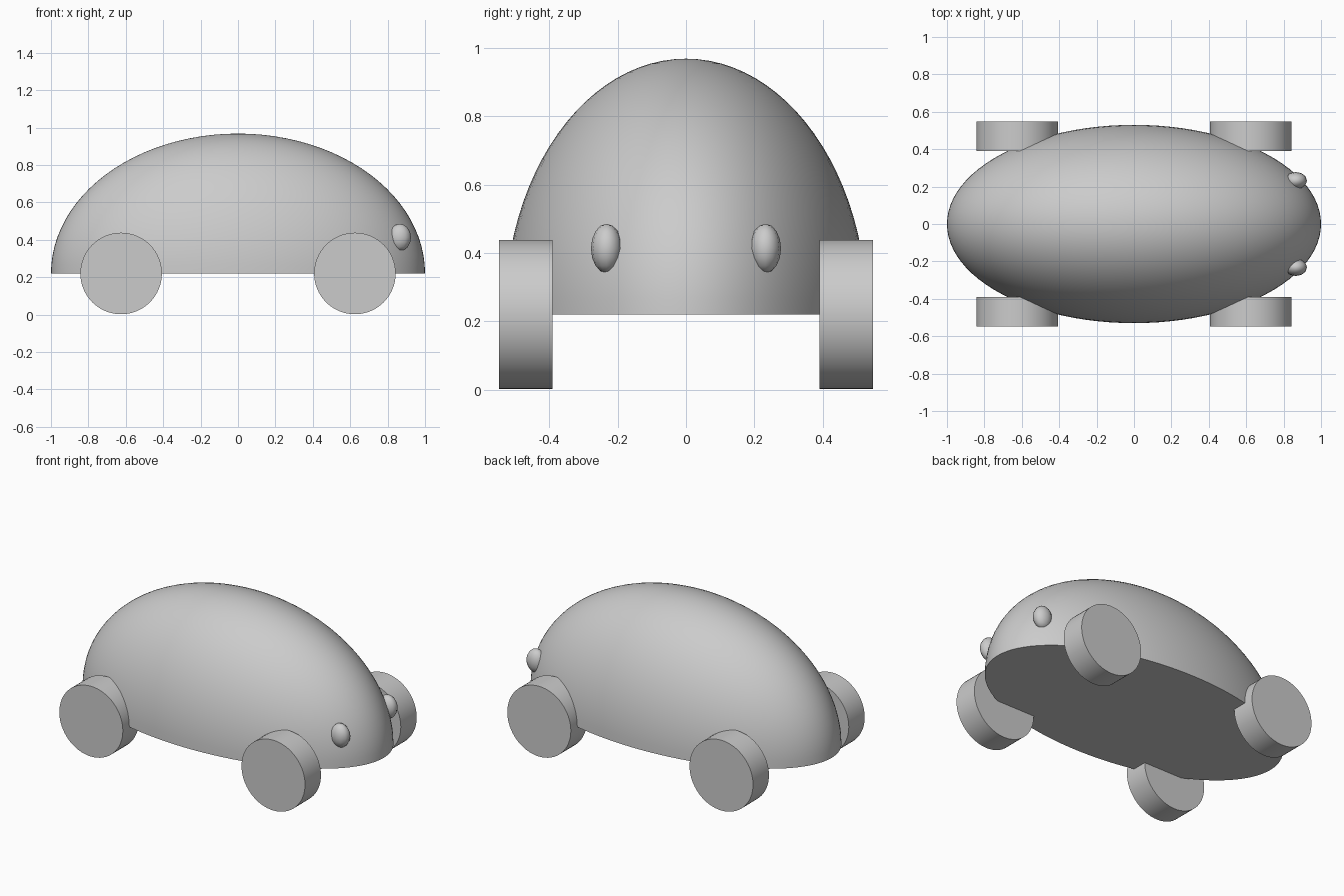
import bpy, bmesh, math
from mathutils import Matrix

cube = bpy.data.objects.get("Cube")
if cube:
    bpy.data.objects.remove(cube, do_unlink=True)

# One plain grey for everything
grey = bpy.data.materials.new("plain_grey")
grey.use_nodes = True
colour = (0.6, 0.6, 0.6, 1)
grey.diffuse_color = colour
grey.node_tree.nodes["Principled BSDF"].inputs["Base Color"].default_value = colour

AXLE_Z = 0.22


def finish(name, bm, location):
    """Turn a bmesh into a smooth object with sharp edges kept."""
    bmesh.ops.recalc_face_normals(bm, faces=bm.faces)
    mesh = bpy.data.meshes.new(name)
    bm.to_mesh(mesh)
    bm.free()
    mesh.materials.append(grey)
    obj = bpy.data.objects.new(name, mesh)
    obj.location = location
    bpy.context.collection.objects.link(obj)
    bpy.ops.object.select_all(action="DESELECT")
    obj.select_set(True)
    bpy.context.view_layer.objects.active = obj
    bpy.ops.object.shade_smooth_by_angle(angle=math.radians(50))
    return obj


# Body shell: upper half of a stretched sphere with a flat floor
bm = bmesh.new()
bmesh.ops.create_uvsphere(bm, u_segments=96, v_segments=48, radius=1)
bmesh.ops.bisect_plane(bm, geom=bm.verts[:] + bm.edges[:] + bm.faces[:], dist=1e-4,
                       plane_co=(0, 0, 0), plane_no=(0, 0, -1), clear_outer=True)
bmesh.ops.holes_fill(bm, edges=[e for e in bm.edges if e.is_boundary])
bmesh.ops.scale(bm, vec=(1, 0.53, 0.748), verts=bm.verts)
finish("body_shell", bm, (0, 0, AXLE_Z))

for side, sy in (("left", 1), ("right", -1)):
    # Wheels, with axles along y
    for end, sx in (("nose", 1), ("tail", -1)):
        bm = bmesh.new()
        bmesh.ops.create_cone(bm, cap_ends=True, segments=64, radius1=0.218,
                              radius2=0.218, depth=0.156,
                              matrix=Matrix.Rotation(math.pi / 2, 4, "X"))
        finish(f"{end}_{side}_wheel", bm, (sx * 0.625, sy * 0.469, AXLE_Z))

    # Oval headlight set into the nose
    bm = bmesh.new()
    bmesh.ops.create_uvsphere(bm, u_segments=12, v_segments=8, radius=1)
    bmesh.ops.scale(bm, vec=(0.06, 0.046, 0.072), verts=bm.verts)
    finish(f"{side}_headlight", bm, (0.865, sy * 0.232, 0.413))
